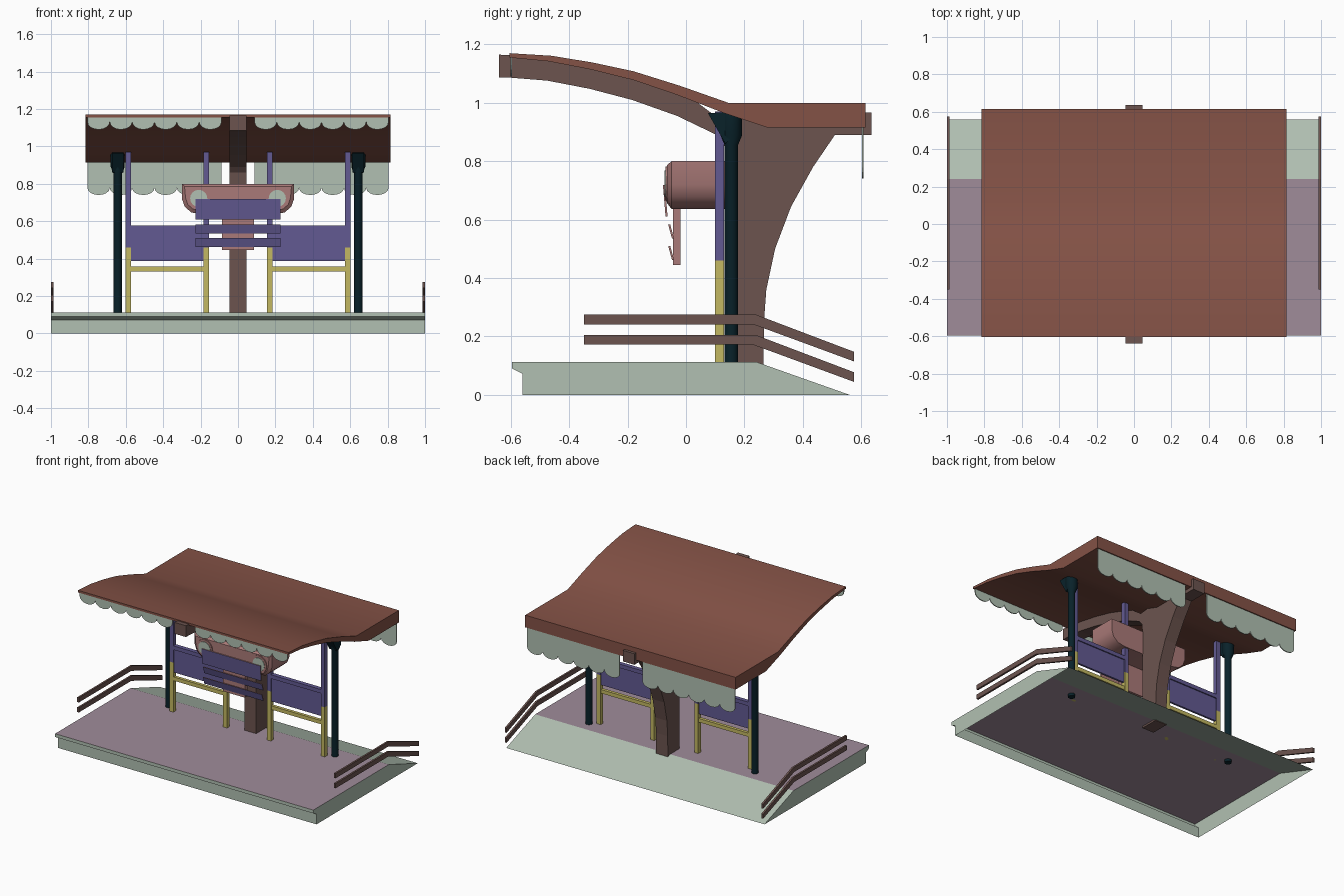
import bpy, bmesh, math
from mathutils import Matrix, Vector

if "Cube" in bpy.data.objects:
    bpy.data.objects.remove(bpy.data.objects["Cube"])


def material(name, r, g, b):
    lin = [((c / 255 + 0.055) / 1.055) ** 2.4 for c in (r, g, b)]
    m = bpy.data.materials.new(name)
    m.diffuse_color = (*lin, 1)
    m.use_nodes = True
    m.node_tree.nodes["Principled BSDF"].inputs["Base Color"].default_value = m.diffuse_color
    return m


GREEN = material("pale green", 177, 192, 178)
FLOOR = material("mauve floor", 160, 140, 154)
ROOF = material("red brown", 132, 82, 70)
BROWN = material("dark brown", 108, 84, 79)
TEAL = material("dark teal", 9, 34, 42)
BLUE = material("violet blue", 98, 90, 146)
YELLOW = material("mustard", 196, 184, 98)
PINK = material("dusty pink", 170, 122, 120)


def finish(bm, name, *mats, smooth=None):
    me = bpy.data.meshes.new(name)
    bm.to_mesh(me)
    bm.free()
    ob = bpy.data.objects.new(name, me)
    bpy.context.collection.objects.link(ob)
    for m in mats:
        me.materials.append(m)
    if smooth:
        bpy.ops.object.select_all(action='DESELECT')
        ob.select_set(True)
        bpy.context.view_layer.objects.active = ob
        bpy.ops.object.shade_smooth_by_angle(angle=math.radians(smooth))
    return ob


def prism(pts, axis, a, b):
    """Profile (y,z) extruded along x, or (x,z) extruded along y."""
    bm = bmesh.new()
    place = (lambda p, t: (t, p[0], p[1])) if axis == 'x' else (lambda p, t: (p[0], t, p[1]))
    f = bm.faces.new([bm.verts.new(place(p, a)) for p in pts])
    ext = bmesh.ops.extrude_face_region(bm, geom=[f])
    move = Vector((b - a, 0, 0)) if axis == 'x' else Vector((0, b - a, 0))
    bmesh.ops.translate(bm, vec=move, verts=[v for v in ext['geom'] if isinstance(v, bmesh.types.BMVert)])
    bmesh.ops.recalc_face_normals(bm, faces=bm.faces)
    bm.normal_update()
    return bm


def box(name, x0, x1, y0, y1, z0, z1, mat):
    return finish(prism([(y0, z0), (y1, z0), (y1, z1), (y0, z1)], 'x', x0, x1), name, mat)


# Platform: shell open underneath, mauve deck, ramp at the back
bm = prism([(-.595, .113), (-.595, .09), (-.56, .072), (-.56, 0), (.56, 0), (.24, .113)], 'x', -1, 1)
bmesh.ops.delete(bm, geom=[f for f in bm.faces if f.normal.z < -.99], context='FACES_ONLY')
for f in bm.faces:
    f.material_index = 1 if f.normal.z > .99 else 0
finish(bm, "platform", GREEN, FLOOR)

# Roof: curved canopy
top = [(-.605, 1.17), (-.46, 1.161), (-.32, 1.138), (-.18, 1.108), (-.02, 1.058), (.145, 1.0), (.615, 1.0)]
under = [(.615, .915), (.28, .915), (.13, .965), (-.03, 1.027), (-.18, 1.078), (-.33, 1.115),
         (-.47, 1.142), (-.605, 1.155)]
finish(prism(top + under, 'x', -.815, .815), "roof", ROOF, smooth=30)

# Central post flowing into the roof beam
post = [(.137, .1), (.265, .1), (.267, .25), (.275, .36), (.305, .5), (.36, .645), (.435, .78), (.51, .89),
        (.635, .89), (.635, .967), (.3, .965), (.2, .95), (.12, .94), (.02, 1.015), (-.18, 1.09),
        (-.33, 1.125), (-.47, 1.15), (-.605, 1.163), (-.64, 1.165), (-.64, 1.086), (-.6, 1.086),
        (-.475, 1.076), (-.33, 1.048), (-.185, 1.01), (-.03, .955), (.105, .89), (.13, .86), (.137, .8)]
finish(prism(post, 'x', -.045, .045), "central_post_and_beam", BROWN)


# Scalloped valances
def valance(name, x0, x1, y, ztop, zcusp, drop, n=6):
    pts = [(x1, ztop), (x0, ztop)]
    w = (x1 - x0) / n
    for i in range(n):
        for k in range(0 if i == 0 else 1, 9):
            t = math.pi * k / 8
            pts.append((x0 + w * (i + .5 - .5 * math.cos(t)), zcusp - drop * math.sin(t)))
    finish(prism(pts, 'y', y - .003, y + .003), name, GREEN)


for s, side in ((-1, "left"), (1, "right")):
    x0, x1 = sorted((s * .088, s * .805))
    valance(f"front_valance_{side}", x0, x1, -.598, 1.158, 1.13, .04)
    valance(f"back_valance_{side}", x0, x1, .605, .916, .778, .038)

    # Bent handrails
    for z, level in ((.258, "upper"), (.188, "lower")):
        h = .0165
        rail = [(-.35, z - h), (.23, z - h), (.575, z - .127 - h), (.575, z - .127 + h),
                (.24, z + h), (-.35, z + h)]
        a, b = sorted((s * .987, s * 1.0))
        finish(prism(rail, 'x', a, b), f"{level}_handrail_{side}", BROWN)

    # Round columns with flared heads
    bm = bmesh.new()
    prof = [(0, .095), (.023, .095), (.023, .855), (.0375, .89), (.0375, .965), (0, .965)]
    vs = [bm.verts.new((r, 0, z)) for r, z in prof]
    es = [bm.edges.new(p) for p in zip(vs, vs[1:])]
    bmesh.ops.spin(bm, geom=vs + es, cent=(0, 0, 0), axis=(0, 0, 1), angle=2 * math.pi, steps=12)
    bmesh.ops.remove_doubles(bm, verts=bm.verts, dist=1e-4)
    bmesh.ops.recalc_face_normals(bm, faces=bm.faces)
    bmesh.ops.translate(bm, vec=(s * .643, .155, 0), verts=bm.verts)
    finish(bm, f"column_{side}", TEAL, smooth=35)
    finish(prism([(.135, .86), (.075, .965), (.155, .968), (.155, .88)], 'x', s * .643 - .03, s * .643 + .03),
           f"column_bracket_{side}", TEAL)

    # Notice board frames
    for x, pos in ((.17, "inner"), (.586, "outer")):
        c = s * x
        box(f"{pos}_board_leg_{side}", c - .015, c + .015, .1, .13, .113, .46, YELLOW)
        box(f"{pos}_board_post_{side}", c - .015, c + .015, .1, .13, .46, .97, BLUE)
    x0, x1 = sorted((s * .185, s * .571))
    box(f"board_panel_{side}", x0, x1, .108, .122, .388, .55, BLUE)
    box(f"board_top_rail_{side}", x0, x1, .1, .13, .55, .577, BLUE)
    box(f"board_low_rail_{side}", x0, x1, .104, .126, .332, .358, YELLOW)

    # Lamp rim and lens
    for name, r, y0, y1, mat in (("lamp_rim", .06, -.071, -.05, PINK), ("lamp_lens", .046, -.074, -.06, GREEN)):
        bm = bmesh.new()
        bmesh.ops.create_cone(bm, cap_ends=True, segments=16, radius1=r, radius2=r, depth=y1 - y0,
                              matrix=Matrix.Translation((s * .21, (y0 + y1) / 2, .722))
                              @ Matrix.Rotation(math.pi / 2, 4, 'X'))
        finish(bm, f"{name}_{side}", mat)

# Lamp housing with bevelled front
half = [(.3, .8), (.3, .72), (.285, .678), (.25, .647), (.2, .637)]
bm = prism(half + [(-x, z) for x, z in reversed(half)], 'y', -.05, .14)
front = [f for f in bm.faces if f.normal.y < -.9]
bmesh.ops.inset_region(bm, faces=front, thickness=.02)
bmesh.ops.translate(bm, vec=(0, -.015, 0), verts=list({v for f in front for v in f.verts}))
finish(bm, "lamp_housing", PINK, smooth=35)

# Sign hanger and tilted sign boards, blue on the front face
box("sign_hanger", -.085, .085, -.045, -.018, .445, .645, PINK)
for name, ytop, ybot, ztop, zbot in (("main_sign", -.079, -.07, .718, .61),
                                     ("upper_slat", -.061, -.048, .583, .535),
                                     ("lower_slat", -.061, -.048, .51, .462)):
    bm = prism([(ytop, ztop), (ybot, zbot), (ybot + .007, zbot), (ytop + .007, ztop)], 'x', -.228, .228)
    for f in bm.faces:
        f.material_index = 1 if f.normal.y < -.8 else 0
    finish(bm, name, PINK, BLUE)
